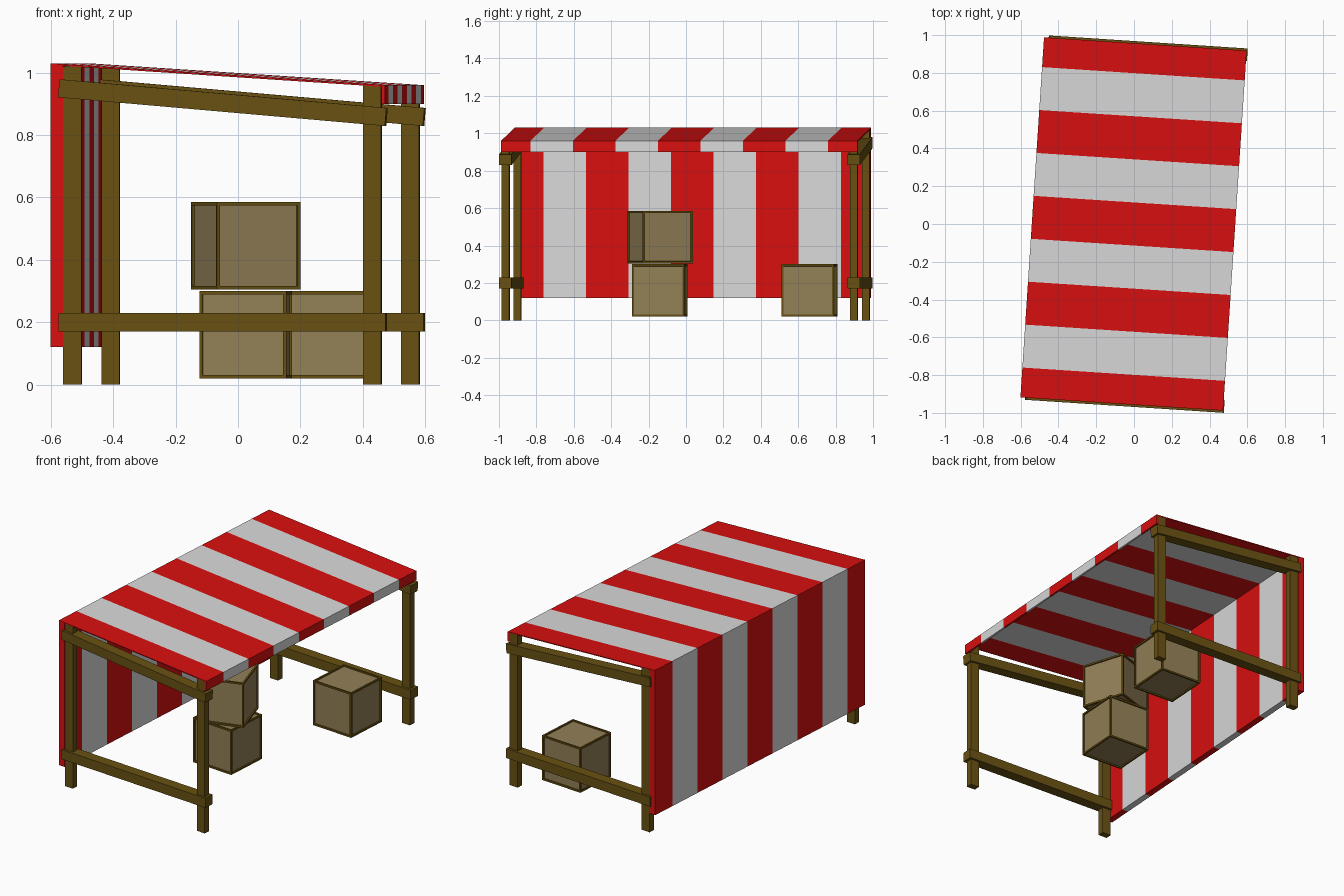
import bpy, bmesh, math
from mathutils import Matrix

if "Cube" in bpy.data.objects:
    bpy.data.objects.remove(bpy.data.objects["Cube"])

R = math.radians
TURN = Matrix.Rotation(R(-3.75), 4, 'Z')   # whole stall is turned slightly


def material(name, rgb):
    m = bpy.data.materials.new(name)
    m.diffuse_color = (*rgb, 1)
    m.use_nodes = True
    m.node_tree.nodes["Principled BSDF"].inputs["Base Color"].default_value = m.diffuse_color
    return m


wood = material("dark_wood", (0.14, 0.082, 0.006))
panel = material("crate_panel", (0.29, 0.215, 0.095))
red = material("red_cloth", (0.70, 0.005, 0.005))
white = material("white_cloth", (0.70, 0.70, 0.70))


def finish(name, bm, mats):
    bmesh.ops.recalc_face_normals(bm, faces=bm.faces)
    me = bpy.data.meshes.new(name)
    bm.to_mesh(me)
    bm.free()
    for m in mats:
        me.materials.append(m)
    ob = bpy.data.objects.new(name, me)
    bpy.context.collection.objects.link(ob)
    return ob


def box(name, size, loc, tilt=0):
    bm = bmesh.new()
    bmesh.ops.create_cube(bm, size=1)
    bm.transform(TURN @ Matrix.Translation(loc) @ Matrix.Rotation(R(tilt), 4, 'Y')
                 @ Matrix.Diagonal((*size, 1)))
    return finish(name, bm, [wood])


# Timber frame: two posts and two beams at each end
for side, y in (("front", -0.933), ("back", 0.933)):
    box(side + "_tall_post", (0.058, 0.04, 1.02), (-0.47, y, 0.51))
    box(side + "_short_post", (0.058, 0.04, 0.96), (0.493, y, 0.48))
    box(side + "_lower_beam", (1.05, 0.067, 0.06), (0.0125, y, 0.2))
    box(side + "_upper_beam", (1.054, 0.067, 0.058), (0.0125, y, 0.904), 5.0)

# Striped awning: one profile (curtain, roof, valance) run along the stripes
profile = [(-0.54, 0.12), (-0.54, 1.03), (0.535, 0.96), (0.535, 0.90),
           (0.523, 0.90), (0.523, 0.955), (-0.50, 1.022), (-0.50, 0.12)]
stops = [-0.955] + [-0.797 + i * 1.594 / 7 for i in range(8)] + [0.955]
bm = bmesh.new()
rings = [[bm.verts.new((x, y, z)) for x, z in profile] for y in stops]
n = len(profile)
for s in range(len(stops) - 1):
    for i in range(n):
        j = (i + 1) % n
        f = bm.faces.new((rings[s][i], rings[s][j], rings[s + 1][j], rings[s + 1][i]))
        f.material_index = s % 2
# end caps, split into curtain, roof and valance quads
for r in (rings[0], rings[-1]):
    for q in ((0, 1, 6, 7), (1, 2, 5, 6), (2, 3, 4, 5)):
        bm.faces.new([r[i] for i in q])
bm.transform(TURN)
finish("striped_awning", bm, [red, white])


# Crates: wooden frame with sunken lighter panels
def crate(name, x, y, z, turn, size=0.28):
    bm = bmesh.new()
    bmesh.ops.create_cube(bm, size=size)
    centres = list(bm.faces)
    bmesh.ops.inset_individual(bm, faces=centres, thickness=0.015)
    bmesh.ops.inset_individual(bm, faces=centres, thickness=0.0005, depth=-0.008)
    for f in centres:
        f.material_index = 1
    bm.transform(Matrix.Translation((x, y, z)) @ Matrix.Rotation(R(turn), 4, 'Z'))
    finish(name, bm, [wood, panel])


crate("lower_crate", 0.025, -0.14, 0.16, -3.75)
crate("stacked_crate", 0.025, -0.138, 0.445, 17.3)
crate("back_crate", 0.298, 0.66, 0.16, -3.75)
